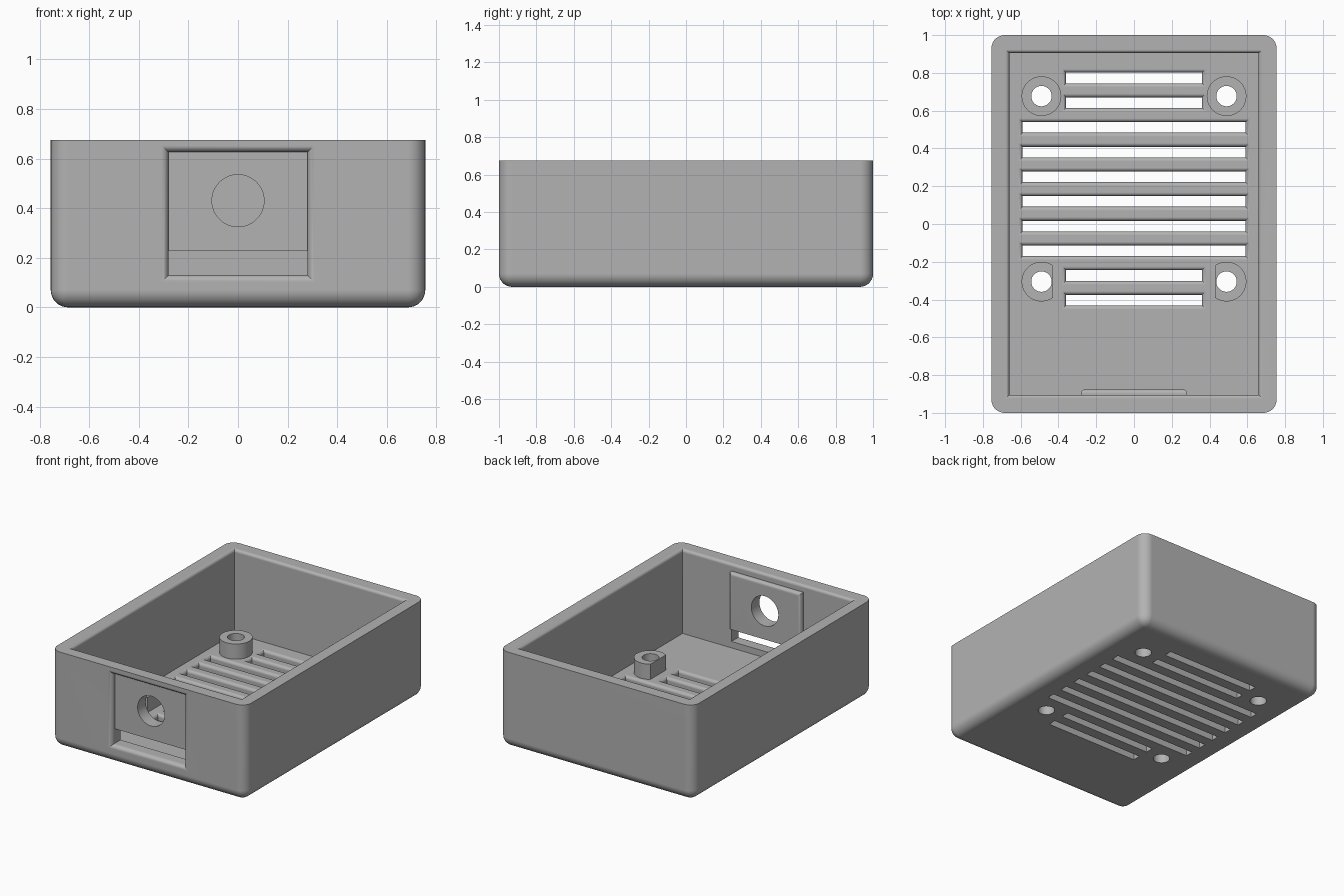
import bpy, bmesh, math
from mathutils import Matrix

if "Cube" in bpy.data.objects:
    bpy.data.objects.remove(bpy.data.objects["Cube"])

FLOOR, HEIGHT = 0.085, 0.675
WALL_X, WALL_Y = 0.66, 0.905

grey = bpy.data.materials.new("plain grey")
grey.use_nodes = True
grey.diffuse_color = (0.45, 0.45, 0.45, 1)
grey.node_tree.nodes["Principled BSDF"].inputs["Base Color"].default_value = (0.45, 0.45, 0.45, 1)


def finish(name, bm):
    bmesh.ops.recalc_face_normals(bm, faces=bm.faces)
    mesh = bpy.data.meshes.new(name)
    bm.to_mesh(mesh)
    bm.free()
    mesh.materials.append(grey)
    obj = bpy.data.objects.new(name, mesh)
    bpy.context.collection.objects.link(obj)
    return obj


def box(name, x0, x1, y0, y1, z0, z1, radius=0, edge_rule=None):
    """Box with the edges picked by edge_rule rounded off."""
    bm = bmesh.new()
    bmesh.ops.create_cube(bm, size=1)
    bm.transform(Matrix.Translation(((x0 + x1) / 2, (y0 + y1) / 2, (z0 + z1) / 2))
                 @ Matrix.Diagonal((x1 - x0, y1 - y0, z1 - z0, 1)))
    if radius:
        edges = [e for e in bm.edges if edge_rule(e.verts[0].co, e.verts[1].co)]
        bmesh.ops.bevel(bm, geom=edges, offset=radius, segments=8, profile=0.5, affect='EDGES')
    return finish(name, bm)


def cylinder(name, x, y, z0, z1, radius):
    bm = bmesh.new()
    bmesh.ops.create_cone(bm, cap_ends=True, segments=48, radius1=radius, radius2=radius, depth=z1 - z0)
    bm.transform(Matrix.Translation((x, y, (z0 + z1) / 2)))
    return finish(name, bm)


def flared_cutter(name, hx, hy, bottom, top, radius, place):
    """Rectangular cutter that flares in a quarter round up to the surface at top."""
    stations = [(bottom, 0)]
    for i in range(7):
        a = math.radians(15 * i)
        stations.append((top - radius + radius * math.sin(a), radius * (1 - math.cos(a))))
    stations.append((top + 0.1, radius))
    bm = bmesh.new()
    rings = [[bm.verts.new((sx * (hx + g), sy * (hy + g), z))
              for sx, sy in ((-1, -1), (1, -1), (1, 1), (-1, 1))] for z, g in stations]
    for low, high in zip(rings, rings[1:]):
        for i in range(4):
            j = (i + 1) % 4
            bm.faces.new((low[i], low[j], high[j], high[i]))
    bm.faces.new(rings[0])
    bm.faces.new(rings[-1])
    bm.transform(place)
    return finish(name, bm)


def cut(obj, cutters):
    """Subtract each cutter, bake the result and remove the cutters."""
    for c in cutters:
        mod = obj.modifiers.new("cut", 'BOOLEAN')
        mod.operation, mod.solver, mod.object = 'DIFFERENCE', 'EXACT', c
    bpy.context.view_layer.update()
    baked = bpy.data.meshes.new_from_object(obj.evaluated_get(bpy.context.evaluated_depsgraph_get()))
    obj.modifiers.clear()
    obj.data = baked
    baked.materials.clear()
    baked.materials.append(grey)
    for c in cutters:
        bpy.data.objects.remove(c)


def smooth(obj):
    bpy.ops.object.select_all(action='DESELECT')
    obj.select_set(True)
    bpy.context.view_layer.objects.active = obj
    bpy.ops.object.shade_smooth_by_angle(angle=math.radians(30))
    mod = obj.modifiers.new("even shading", 'WEIGHTED_NORMAL')
    mod.keep_sharp = True


# Open tray with rounded corners and a rounded underside
tray = box("tray", -0.755, 0.755, -1, 1, 0, HEIGHT, 0.07,
           lambda a, b: abs(a.z - b.z) > 0.1 or a.z + b.z < 0.1)
cutters = [flared_cutter("cavity", WALL_X, WALL_Y, FLOOR, HEIGHT, 0.02, Matrix())]

# Vent slots, short at both ends and long between
for i in range(10):
    half = 0.59 if 2 <= i <= 7 else 0.36
    place = Matrix.Translation((0, 0.773 - 0.1307 * i, 0))
    cutters.append(flared_cutter("slot", half, 0.028, -0.1, FLOOR, 0.02, place))

# Front window, flared toward the outside
to_front = Matrix.Translation((0, 0, 0.378)) @ Matrix.Rotation(math.pi / 2, 4, 'X')
cutters.append(flared_cutter("window", 0.28, 0.248, 0.8, 1, 0.028, to_front))

# Screw posts with through holes; the front pair has a flat inner side
posts = []
for x in (-0.49, 0.49):
    for y in (0.677, -0.305):
        cutters.append(cylinder("screw_hole", x, y, -0.1, 0.3, 0.054))
        side = "left" if x > 0 else "right"
        post = cylinder(("back_" if y > 0 else "front_") + side + "_post", x, y, FLOOR - 0.01, 0.192, 0.105)
        tools = [cylinder("bore", x, y, -0.1, 0.3, 0.054)]
        if y < 0:
            s = math.copysign(1, x)
            ends = sorted((s * 0.43, s * 0.3))
            tools.append(box("flat", *ends, y - 0.2, y + 0.2, 0, 0.3))
        cut(post, tools)
        posts.append(post)
cut(tray, cutters)

# Socket plate inside the window, open below
plate = box("socket_plate", -0.28, 0.28, -0.965, -0.875, 0.23, 0.626, 0.022,
            lambda a, b: a.y > -0.9 and b.y > -0.9 and a.z + b.z > 0.5)
hole = cylinder("socket_hole", 0, 0, 0.7, 1.2, 0.105)
hole.data.transform(Matrix.Translation((0, 0, 0.43)) @ Matrix.Rotation(math.pi / 2, 4, 'X'))
cut(plate, [hole])

for part in [tray, plate] + posts:
    smooth(part)
